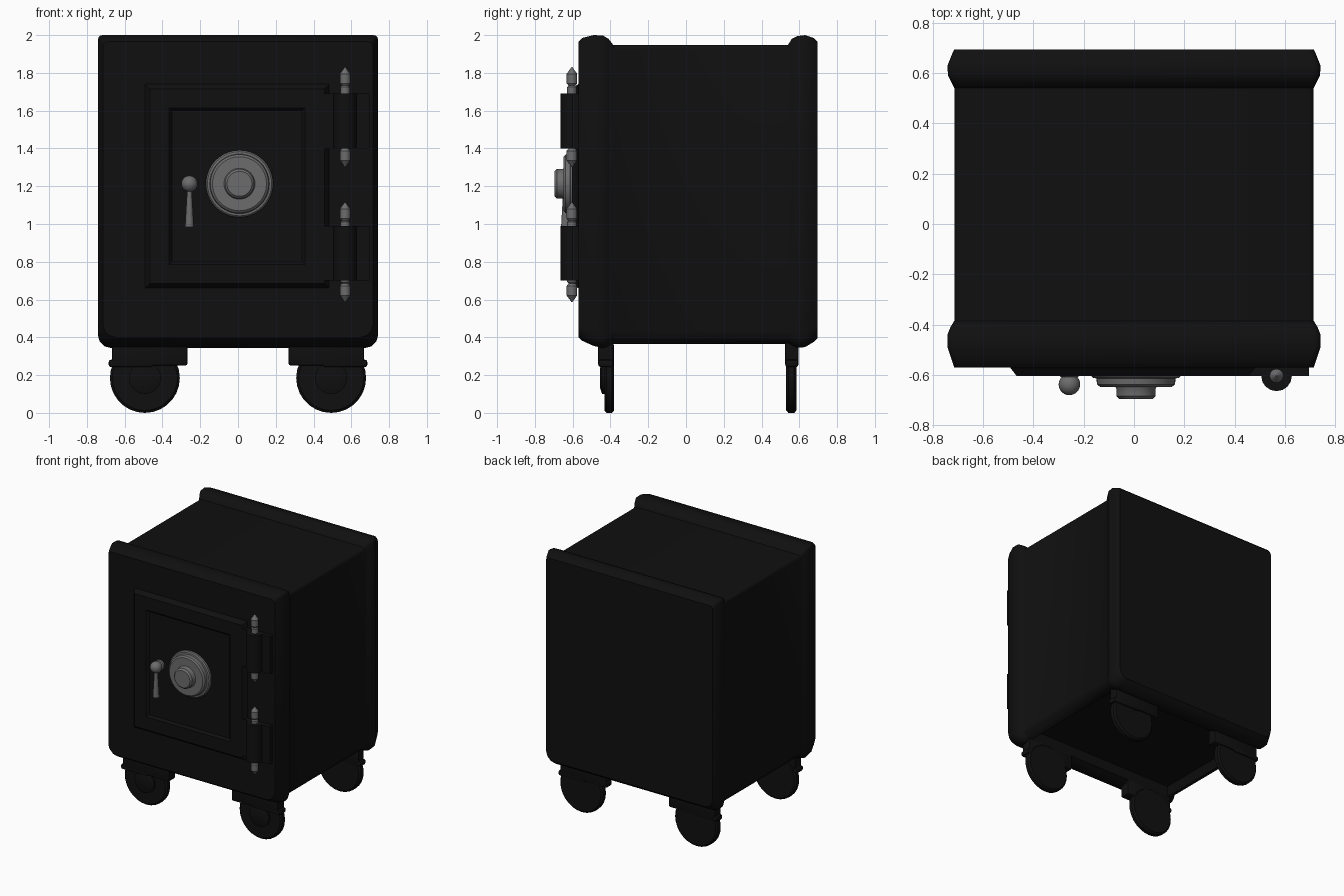
import bpy, bmesh, math
from mathutils import Matrix, Vector

if "Cube" in bpy.data.objects:
    bpy.data.objects.remove(bpy.data.objects["Cube"])


def material(name, v):
    m = bpy.data.materials.new(name)
    m.diffuse_color = (v, v, v, 1)
    m.use_nodes = True
    m.node_tree.nodes["Principled BSDF"].inputs["Base Color"].default_value = m.diffuse_color
    return m


BLACK = material("black_iron", 0.005)
STEEL = material("steel", 0.15)


def finish(name, bm, mat, smooth=True):
    bmesh.ops.remove_doubles(bm, verts=bm.verts, dist=1e-5)
    bmesh.ops.recalc_face_normals(bm, faces=bm.faces)
    me = bpy.data.meshes.new(name)
    bm.to_mesh(me)
    bm.free()
    ob = bpy.data.objects.new(name, me)
    bpy.context.collection.objects.link(ob)
    me.materials.append(mat)
    if smooth:
        bpy.context.view_layer.objects.active = ob
        ob.select_set(True)
        bpy.ops.object.shade_smooth_by_angle(angle=math.radians(35))
        ob.select_set(False)
    return ob


def loft(bm, rings):
    rows = [[bm.verts.new(p) for p in r] for r in rings]
    n = len(rows[0])
    for a, b in zip(rows, rows[1:]):
        for i in range(n):
            bm.faces.new((a[i], a[(i + 1) % n], b[(i + 1) % n], b[i]))
    caps = bm.faces.new(rows[0]), bm.faces.new(rows[-1])
    return caps


def lathe(name, profile, loc, axis, mat, n=32):
    """Profile of (radius, height) turned about +z ('Z') or towards the front ('Y')."""
    bm = bmesh.new()
    rings = [[(r * math.cos(2 * math.pi * i / n), r * math.sin(2 * math.pi * i / n), h)
              for i in range(n)] for r, h in profile]
    loft(bm, rings)
    rot = Matrix.Rotation(math.pi / 2, 4, 'X') if axis == 'Y' else Matrix()
    bm.transform(Matrix.Translation(loc) @ rot)
    return finish(name, bm, mat)


def box(name, x, y, z, mat, bevel=0.0):
    bm = bmesh.new()
    loft(bm, [[(x[0], y[0], k), (x[1], y[0], k), (x[1], y[1], k), (x[0], y[1], k)] for k in z])
    if bevel:
        bmesh.ops.bevel(bm, geom=bm.edges[:], offset=bevel, segments=2, profile=0.5, affect='EDGES')
    return finish(name, bm, mat)


# Safe body: cross-section with rounded corners swept back through two raised rims
def section(y, w, zb, zt):
    pts = []
    for cx, cz, r, start in ((w, zb, 0.07, -90), (w, zt, 0.025, 0),
                             (-w, zt, 0.025, 90), (-w, zb, 0.07, 180)):
        sx, sz = (1 if cx > 0 else -1), (1 if cz == zt else -1)
        for k in range(4):
            a = math.radians(start + 30 * k)
            pts.append((cx - sx * r + r * math.cos(a), y, cz - sz * r + r * math.sin(a)))
    return pts


stations = [(-0.57, 0.715, 0.40, 1.965), (-0.55, 0.722, 0.382, 1.985), (-0.49, 0.742, 0.355, 2.0),
            (-0.44, 0.742, 0.343, 1.998), (-0.41, 0.73, 0.352, 1.98), (-0.385, 0.715, 0.365, 1.948),
            (0.54, 0.715, 0.365, 1.948), (0.56, 0.724, 0.355, 1.98), (0.59, 0.74, 0.345, 1.995),
            (0.63, 0.742, 0.348, 2.0), (0.675, 0.724, 0.375, 1.985), (0.695, 0.715, 0.395, 1.965)]
bm = bmesh.new()
loft(bm, [section(*s) for s in stations])
bmesh.ops.recalc_face_normals(bm, faces=bm.faces)
under = [f for f in bm.faces if f.normal.z < -0.99 and f.calc_area() > 0.5]
bmesh.ops.inset_region(bm, faces=under, thickness=0.04, depth=-0.06)
finish("safe_body", bm, BLACK)

# Door: bevelled raised slab with a sunken centre panel
def door_ring(x, z0, z1, y):
    return [(-x - 0.005, y, z0), (x - 0.005, y, z0), (x - 0.005, y, z1), (-x - 0.005, y, z1)]


bm = bmesh.new()
loft(bm, [door_ring(0.487, 0.66, 1.74, -0.55), door_ring(0.487, 0.66, 1.74, -0.572),
          door_ring(0.462, 0.685, 1.715, -0.604), door_ring(0.36, 0.785, 1.615, -0.604),
          door_ring(0.345, 0.80, 1.60, -0.588)])
finish("door", bm, BLACK, smooth=False)

# Hinges: leaves, barrel and a pin with a finial at each end
HX, HY = 0.567, -0.604
for name, z0, z1, p0, p1 in (("lower", 0.70, 0.99, 0.587, 1.115), ("upper", 1.40, 1.69, 1.302, 1.83)):
    box(name + "_hinge_leaf", (0.44, 0.697), (-0.604, -0.56), (z0, z1), BLACK)
    lathe(name + "_hinge_barrel", [(0.061, z0), (0.061, z1)], (HX, HY, 0), 'Z', BLACK, 16)
    tip = [(0.003, 0), (0.012, 0.013), (0.028, 0.035), (0.028, 0.085), (0.018, 0.098), (0.025, 0.105)]
    prof = [(r, p0 + h) for r, h in tip] + [(r, p1 - h) for r, h in reversed(tip)]
    lathe(name + "_hinge_pin", prof, (HX, HY, 0), 'Z', STEEL, 12)

# Combination dial
lathe("dial", [(0.178, 0.58), (0.178, 0.604), (0.170, 0.612), (0.158, 0.614), (0.155, 0.638),
               (0.143, 0.648), (0.082, 0.648), (0.078, 0.655), (0.078, 0.684), (0.066, 0.696)],
      (0.008, 0, 1.213), 'Y', STEEL, 40)

# Door handle: rosette post, ball and hanging lever
HANDLE = Vector((-0.257, 0, 1.213))
lathe("handle_post", [(0.040, 0.58), (0.040, 0.604), (0.028, 0.612), (0.022, 0.64)], HANDLE, 'Y', STEEL, 20)
bm = bmesh.new()
bmesh.ops.create_uvsphere(bm, u_segments=20, v_segments=12, radius=0.043)
bm.transform(Matrix.Translation(HANDLE + Vector((0, -0.638, 0))))
finish("handle_ball", bm, STEEL)
lathe("handle_lever", [(0.023, -0.23), (0.023, -0.222), (0.012, -0.03)],
      HANDLE + Vector((0, -0.638, 0)), 'Z', STEEL, 16)

# Feet: bracket plate with a moulding and a wheel, one at each corner
for end, y0, y1, s in (("front", -0.465, -0.385, 1), ("back", 0.525, 0.595, -1)):
    for side, m in (("left", -1), ("right", 1)):
        tag = end + "_" + side
        xs = lambda a, b: tuple(sorted((m * a, m * b)))
        box(tag + "_bracket", xs(0.268, 0.667), (y0, y1), (0.252, 0.42), BLACK, 0.008)
        box(tag + "_moulding", xs(0.45, 0.685), (y0, y1), (0.242, 0.282), BLACK, 0.014)
        w0, w1 = (0.38, 0.432) if s == 1 else (-0.585, -0.53)
        c = (m * 0.493, 0, 0.185)
        lathe(tag + "_wheel", [(0.172, w0), (0.185, w0 + 0.012), (0.185, w1 - 0.012), (0.172, w1)],
              c, 'Y', BLACK, 28)
        if s == 1:
            lathe(tag + "_hub", [(0.085, 0.42), (0.085, 0.444), (0.05, 0.456)], c, 'Y', BLACK, 20)
